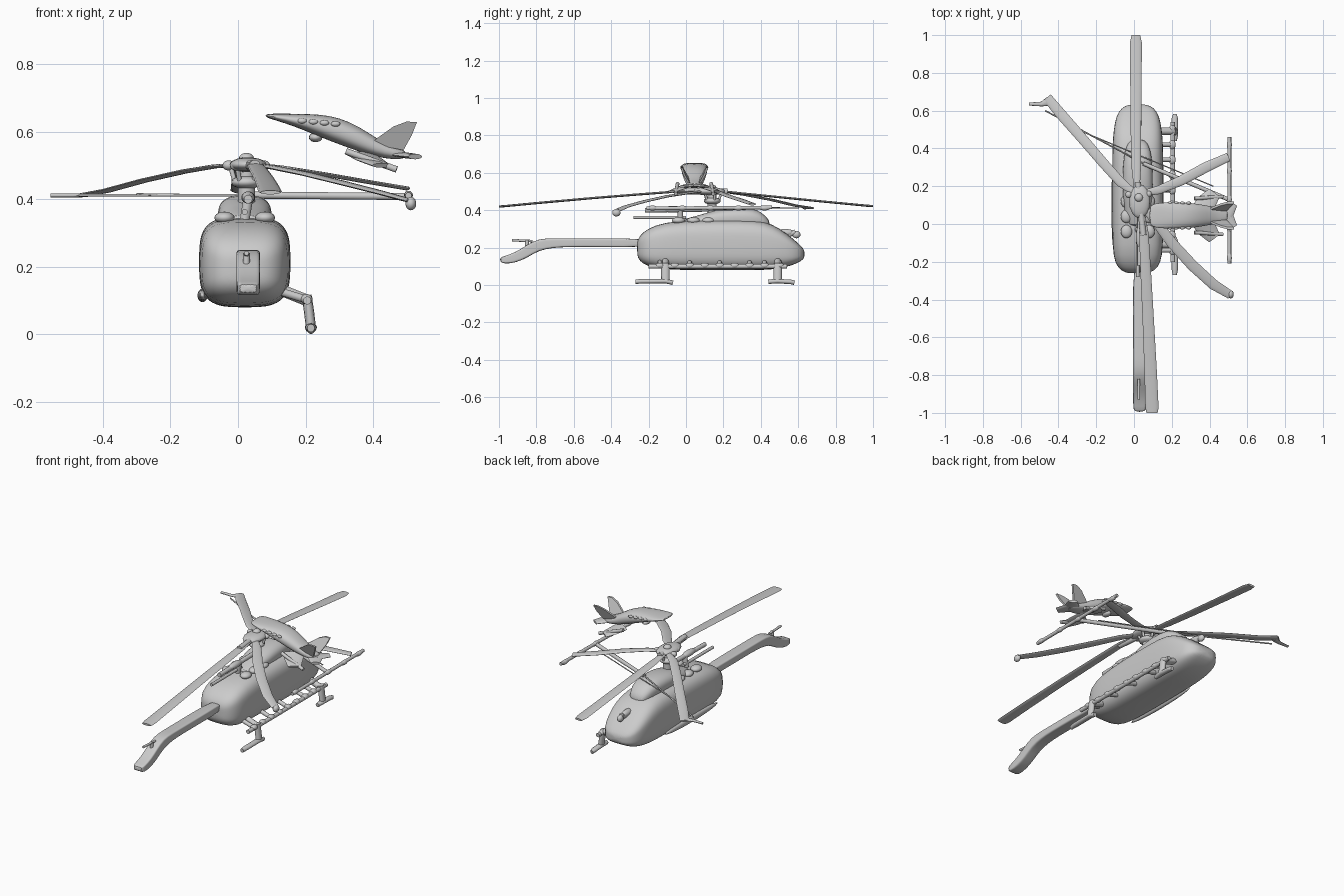
import bpy, bmesh, math
from mathutils import Vector


def finish(name, bm, angle=40, subsurf=0):
    bmesh.ops.recalc_face_normals(bm, faces=bm.faces)
    me = bpy.data.meshes.new(name)
    bm.to_mesh(me)
    bm.free()
    ob = bpy.data.objects.new(name, me)
    bpy.context.collection.objects.link(ob)
    if subsurf:
        m = ob.modifiers.new("smooth", 'SUBSURF')
        m.levels = m.render_levels = subsurf
    bpy.ops.object.select_all(action='DESELECT')
    ob.select_set(True)
    bpy.context.view_layer.objects.active = ob
    bpy.ops.object.shade_smooth_by_angle(angle=math.radians(angle))
    return ob


def skin(bm, rings):
    vs = [[bm.verts.new(p) for p in r] for r in rings]
    n = len(vs[0])
    for a, b in zip(vs, vs[1:]):
        for i in range(n):
            bm.faces.new((a[i], a[(i + 1) % n], b[(i + 1) % n], b[i]))
    bm.faces.new(vs[0])
    bm.faces.new(vs[-1][::-1])


def loft(name, stations, axis='y', power=3.0, n=32, subsurf=1):
    """Stations: (position, side centre, half width, z low, z high)."""
    rings = []
    for pos, c, hw, z0, z1 in stations:
        ring = []
        for i in range(n):
            t = 2 * math.pi * i / n
            ct, st = math.cos(t), math.sin(t)
            s = c + hw * math.copysign(abs(ct) ** (2 / power), ct)
            z = (z0 + z1) / 2 + (z1 - z0) / 2 * math.copysign(abs(st) ** (2 / power), st)
            ring.append((s, pos, z) if axis == 'y' else (pos, s, z))
        rings.append(ring)
    bm = bmesh.new()
    skin(bm, rings)
    return finish(name, bm, 50, subsurf)


def strip(name, path, widths, thick=0.012, n=12, subsurf=0):
    """Flattened oval swept along a path; widths is one value or one per point."""
    pts = [Vector(p) for p in path]
    if not isinstance(widths, (list, tuple)):
        widths = [widths] * len(pts)
    rings = []
    for i, p in enumerate(pts):
        d = (pts[min(i + 1, len(pts) - 1)] - pts[max(i - 1, 0)]).normalized()
        side = d.cross(Vector((0, 0, 1)))
        side = side.normalized() if side.length > 1e-4 else Vector((1, 0, 0))
        up = side.cross(d).normalized()
        rings.append([p + side * math.cos(2 * math.pi * k / n) * widths[i] / 2
                      + up * math.sin(2 * math.pi * k / n) * thick / 2 for k in range(n)])
    bm = bmesh.new()
    skin(bm, rings)
    return finish(name, bm, 50, subsurf)


def rod(name, a, b, r):
    return strip(name, [a, b], 2 * r, 2 * r, 10)


def blob(name, c, size):
    bm = bmesh.new()
    bmesh.ops.create_uvsphere(bm, u_segments=16, v_segments=10, radius=1)
    for v in bm.verts:
        v.co = Vector(c) + Vector([v.co[i] * size[i] for i in range(3)])
    return finish(name, bm, 180)


def plate(name, outline, offset):
    """Flat panel from 3D outline, thickened by an offset vector."""
    o = Vector(offset) / 2
    bm = bmesh.new()
    skin(bm, [[Vector(p) - o for p in outline], [Vector(p) + o for p in outline]])
    return finish(name, bm, 30)


# Fuselage and engine cowling
loft("fuselage", [(-.262, .02, .05, .16, .23), (-.25, .02, .085, .13, .262), (-.21, .02, .123, .1, .3),
                  (-.12, .02, .134, .083, .337), (.05, .02, .136, .079, .348), (.3, .02, .136, .079, .35),
                  (.42, .02, .134, .08, .343), (.5, .02, .128, .088, .305), (.57, .02, .115, .105, .25),
                  (.615, .02, .088, .128, .21), (.635, .02, .045, .145, .185)], power=3.4)
loft("engine_cowling", [(-.02, .02, .05, .31, .355), (.06, .02, .07, .3, .368), (.16, .02, .08, .3, .405),
                        (.26, .02, .08, .3, .415), (.36, .02, .075, .3, .412), (.41, .02, .06, .3, .385),
                        (.45, .02, .04, .29, .345)], power=2.5)
for s in (-1, 1):
    for i in range(3):
        blob("roof_bump", (.02 + s * .06, -.04 + i * .08, .345), (.03, .035, .018))
blob("belly_bump", (-.105, 0.1, .115), (.015, .25, .02))
rod("exhaust_pipe", (.02, -.28, .362), (.02, 0, .362), .009)
rod("upper_pipe", (.03, -.22, .4), (.03, .13, .405), .013)
blob("pipe_muffler", (.03, -.07, .405), (.02, .06, .018))
rod("pipe_support", (.02, -.03, .34), (.03, -.03, .4), .015)

# Nose sensor
rod("nose_sensor", (.02, .53, .26), (.02, .585, .285), .014)
blob("nose_sensor_head", (.02, .59, .27), (.016, .022, .02))
blob("nose_ridge", (.02, .53, .28), (.02, .05, .02))

# Tail boom, drooped fin and small stub rotor
loft("tail_boom", [(-.2, .03, .035, .2, .25), (-.45, .03, .035, .204, .25), (-.64, .03, .035, .204, .25),
                   (-.71, .03, .035, .2, .25), (-.79, .03, .035, .185, .248), (-.85, .03, .035, .145, .215),
                   (-.91, .03, .035, .12, .175), (-.97, .03, .034, .112, .155), (-.995, .03, .03, .125, .148)],
     power=6)
rod("tail_rotor", (.025, -.93, .24), (.025, -.82, .235), .007)
rod("tail_rotor_shaft", (.025, -.85, .18), (.025, -.85, .24), .01)

# Mast and rotor hub
rod("rotor_mast", (.025, .14, .36), (.025, .14, .51), .025)
blob("swashplate", (.025, .14, .45), (.045, .045, .02))
blob("hub", (.03, .12, .502), (.055, .09, .022))
blob("hub_cap", (.025, .14, .522), (.022, .022, .015))
rod("hub_spine", (.02, .22, .5), (.05, -.06, .5), .017)
for a in range(5):
    t = math.radians(20 + 72 * a)
    c, s = math.cos(t), math.sin(t)
    rod("pitch_link", (.025 + .035 * c, .14 + .035 * s, .45), (.025 + .05 * c, .14 + .05 * s, .5), .007)
    blob("hub_knuckle", (.025 + .055 * c, .14 + .055 * s, .5), (.018, .018, .015))

# Main rotor blades
strip("blade_back", [(.015, .18, .503), (.012, .3, .49), (.01, .5, .47), (.01, .75, .445), (.01, .96, .425),
                     (.01, 1.0, .422)], [.03, .05, .056, .06, .064, .045])
strip("blade_front", [(.04, .06, .503), (.052, -.05, .5), (.062, -.25, .485), (.075, -.5, .465),
                      (.088, -.78, .44), (.095, -.97, .422), (.096, -1.0, .42)],
      [.03, .05, .056, .06, .066, .07, .06])
strip("blade_left", [(.01, .16, .503), (-.07, .22, .497), (-.16, .32, .482), (-.28, .46, .455),
                     (-.39, .585, .425), (-.46, .67, .412)], [.03, .05, .052, .054, .056, .05])
strip("blade_left_tip", [(-.45, .65, .412), (-.49, .635, .411), (-.555, .635, .411)], [.05, .025, .016])
strip("blade_right", [(.04, .16, .503), (.13, .18, .494), (.25, .23, .475), (.38, .3, .452), (.5, .355, .432)],
      [.03, .045, .052, .055, .045])
strip("blade_front_right", [(.04, .1, .503), (.11, .02, .493), (.2, -.1, .475), (.31, -.22, .448),
                            (.42, -.32, .42), (.51, -.375, .395)], [.03, .05, .056, .058, .056, .045])
blob("blade_tip_weight", (.512, -.372, .387), (.016, .022, .02))

# Crossing rod, side bar and wires
rod("side_bar", (.505, -.21, .41), (.505, .46, .415), .01)
for y in (-.18, -.02, .13, .28, .42):
    blob("side_bar_knob", (.505, y, .412), (.013, .03, .013))
rod("cross_rod", (.05, .32, .412), (.5, .13, .408), .011)
rod("long_wire", (-.47, .6, .412), (.05, .32, .412), .004)
rod("short_wire", (-.3, .5, .415), (.42, .2, .405), .003)

# Small jet above the rotor
loft("jet_body", [(.08, .045, .05, .643, .652), (.11, .045, .065, .634, .654), (.17, .045, .07, .615, .653),
                  (.24, .045, .07, .585, .652), (.3, .045, .067, .562, .642), (.36, .045, .058, .54, .615),
                  (.41, .045, .048, .525, .58), (.46, .045, .04, .517, .555), (.5, .045, .028, .52, .545)],
     axis='x', power=2.4, n=24)
blob("jet_intake", (.23, .045, .583), (.02, .03, .014))
for s in (-1, 1):
    Y = lambda d: .045 + s * d
    plate("jet_fin", [(.39, Y(.03), .565), (.46, Y(.058), .615), (.5, Y(.068), .63), (.53, Y(.068), .628),
                      (.515, Y(.055), .59), (.49, Y(.03), .545)], (0, .012, 0))
    strip("jet_wing", [(.36, Y(.03), .535), (.39, Y(.075), .517), (.425, Y(.12), .5)], [.11, .1, .07], .014)
    rod("wing_pod", (.32, Y(.09), .542), (.47, Y(.1), .488), .01)
    strip("jet_tailplane", [(.48, Y(.0), .532), (.525, Y(.065), .526)], [.09, .05], .016)
    for i in range(4):
        blob("jet_side_detail", (.19 + i * .033, Y(.066), .632 - i * .003), (.014, .008, .008))

# One-sided landing gear
rod("skid_rail", (.205, -.2, .1), (.205, .54, .1), .012)
for i in range(9):
    y = -.14 + i * .08
    blob("rail_knob", (.203, y, .104), (.018, .026, .015))
    if i % 2 == 0 or i > 5:
        rod("rail_bracket", (.13, y, .125), (.205, y, .102), .012)
for y, a, b in ((-.11, -.27, -.07), (.49, .44, .58)):
    rod("gear_arm", (.13, y, .13), (.205, y, .1), .018)
    strip("gear_leg", [(.203, y, .115), (.21, y, .07), (.216, y, .02)], .045, .03)
    strip("gear_foot", [(.216, a, .018), (.216, a + .03, .02), (.216, y, .021), (.216, b - .02, .017),
                        (.216, b, .012)], [.022, .034, .036, .034, .02], .024)
